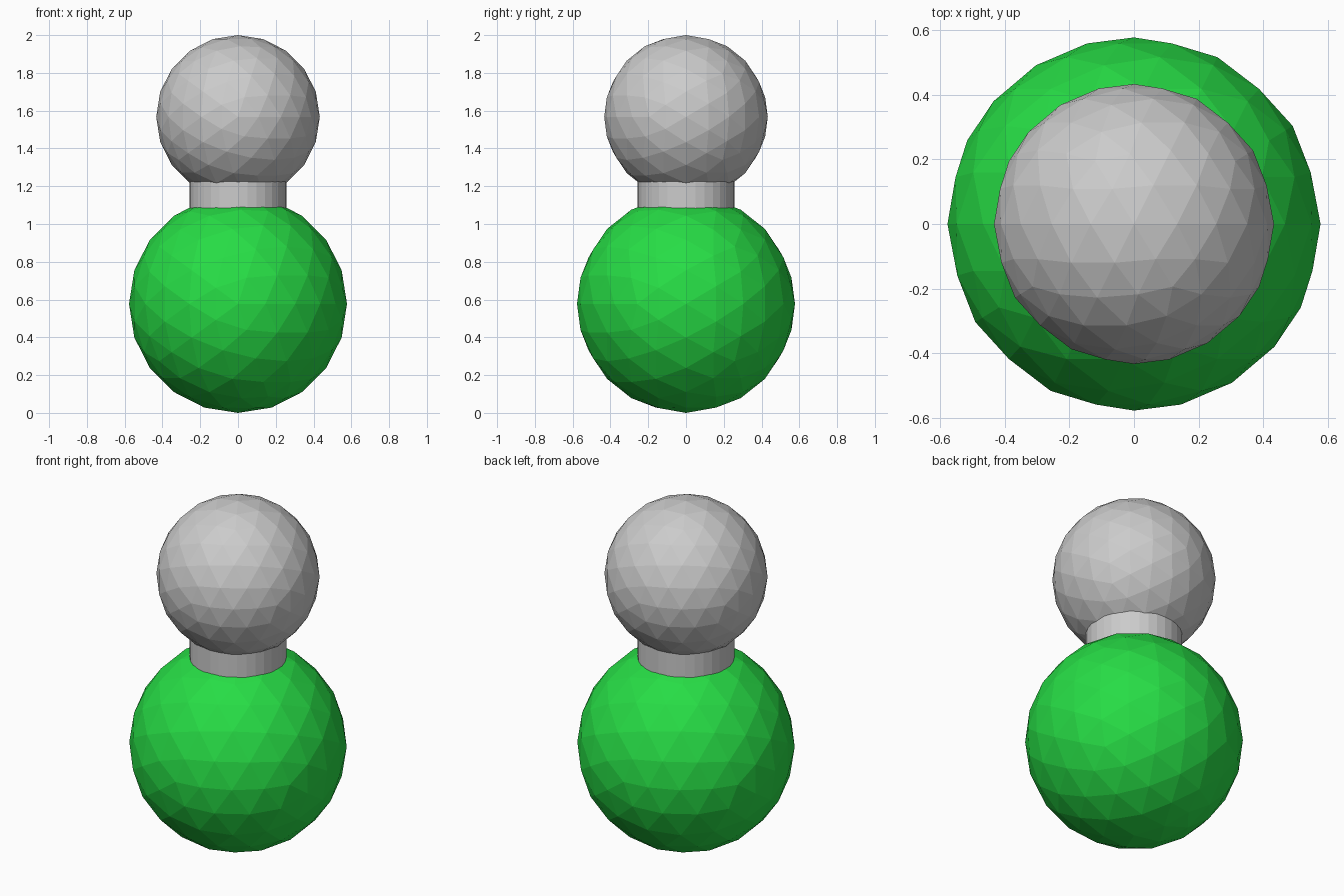
import bpy
import math

if "Cube" in bpy.data.objects:
    bpy.data.objects.remove(bpy.data.objects["Cube"])


def ball(name, radius, z):
    # Low-poly ball, its pole turned to face front
    bpy.ops.mesh.primitive_ico_sphere_add(
        subdivisions=3, radius=radius, location=(0, 0, z),
        rotation=(math.radians(90), 0, 0))
    obj = bpy.context.object
    obj.name = name
    return obj


# Large green lower ball
body = ball("lower_ball", 0.577, 0.577)
green = bpy.data.materials.new("green")
green.diffuse_color = (0.02, 0.72, 0.06, 1)
green.use_nodes = True
green.node_tree.nodes["Principled BSDF"].inputs["Base Color"].default_value = green.diffuse_color
body.data.materials.append(green)

# Small grey upper ball
ball("upper_ball", 0.433, 1.567)

# Short round neck sunk into both balls
bpy.ops.mesh.primitive_cylinder_add(
    vertices=32, radius=0.256, depth=0.24, location=(0, 0, 1.16))
bpy.context.object.name = "neck"
